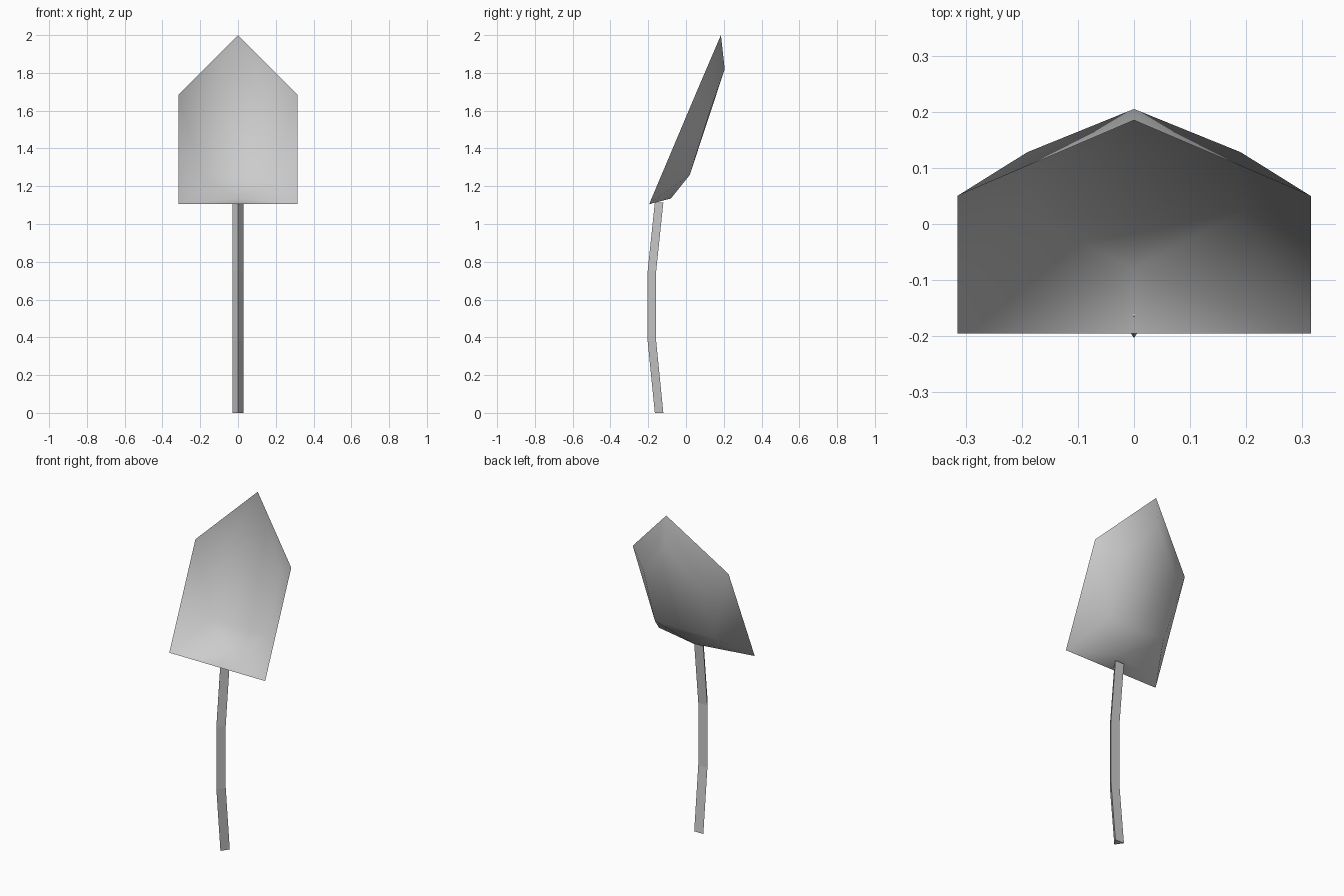
import bpy, bmesh

cube = bpy.data.objects.get("Cube")
if cube:
    bpy.data.objects.remove(cube, do_unlink=True)

grey = bpy.data.materials.new("plain_grey")
grey.use_nodes = True
colour = (0.6, 0.6, 0.6, 1)
grey.diffuse_color = colour
grey.node_tree.nodes["Principled BSDF"].inputs["Base Color"].default_value = colour


def add_part(name, bm, smooth):
    bmesh.ops.recalc_face_normals(bm, faces=bm.faces)
    for face in bm.faces:
        face.smooth = smooth
    mesh = bpy.data.meshes.new(name)
    bm.to_mesh(mesh)
    bm.free()
    mesh.materials.append(grey)
    obj = bpy.data.objects.new(name, mesh)
    bpy.context.collection.objects.link(obj)
    return obj


# Cupped blade: an open sheet, right half built and mirrored
bm = bmesh.new()
points = {
    "tip": (0, 0.185, 2.0),
    "shoulder": (0.315, 0.05, 1.685),
    "corner": (0.315, -0.195, 1.105),
    "mid_front": (0, -0.195, 1.105),
    "heel": (0, -0.08, 1.135),
    "low_side": (0.19, 0.02, 1.26),
    "low_mid": (0, 0.02, 1.26),
    "high_side": (0.19, 0.128, 1.6),
    "high_mid": (0, 0.205, 1.82),
}
v = {key: bm.verts.new(co) for key, co in points.items()}
for keys in (
    ("tip", "shoulder", "high_side", "high_mid"),
    ("shoulder", "corner", "low_side", "high_side"),
    ("corner", "heel", "low_side"),
    ("corner", "mid_front", "heel"),
    ("heel", "low_mid", "low_side"),
    ("low_mid", "high_mid", "high_side", "low_side"),
):
    bm.faces.new([v[key] for key in keys])
bmesh.ops.mirror(bm, geom=bm.verts[:] + bm.edges[:] + bm.faces[:],
                 axis='X', merge_dist=0.001)
bmesh.ops.dissolve_edges(bm, edges=[
    e for e in bm.edges if all(abs(w.co.x) < 0.001 for w in e.verts)
    and len(e.link_faces) == 2 and e.calc_face_angle() < 0.01], use_verts=True)
add_part("blade", bm, True)

# Three-sided bowed stem with its ridge to the front
bm = bmesh.new()
rings = []
for z, back in ((0, -0.12), (0.38, -0.158), (0.75, -0.158), (1.114, -0.12)):
    rings.append([bm.verts.new(co) for co in
                  ((0, back - 0.045, z), (0.03, back, z), (-0.03, back, z))])
for low, high in zip(rings, rings[1:]):
    for i in range(3):
        j = (i + 1) % 3
        bm.faces.new((low[i], low[j], high[j], high[i]))
bm.faces.new(rings[0])
bm.faces.new(rings[-1])
add_part("stem", bm, False)
